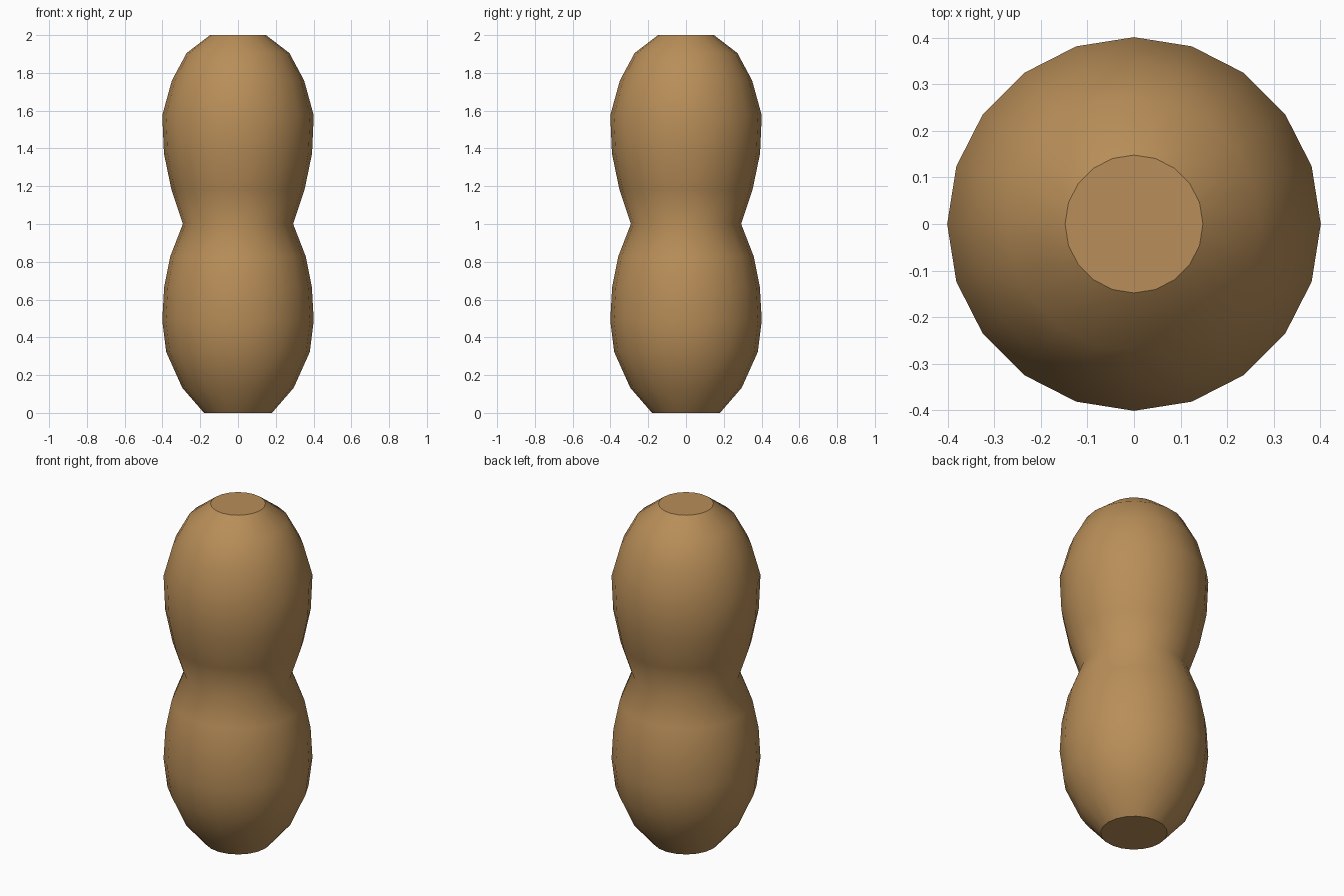
import bpy, bmesh, math

if "Cube" in bpy.data.objects:
    bpy.data.objects.remove(bpy.data.objects["Cube"])

SIDES = 20
# (radius, height) profile of the shell, from bottom to top
PROFILE = [(0.18, 0.0), (0.295, 0.133), (0.38, 0.322), (0.401, 0.49),
           (0.391, 0.665), (0.358, 0.83), (0.292, 1.0), (0.352, 1.18),
           (0.392, 1.373), (0.401, 1.575), (0.35, 1.76), (0.272, 1.905),
           (0.148, 2.0)]

# Light brown shell
brown = bpy.data.materials.new("light_brown")
brown.diffuse_color = (0.48, 0.27, 0.098, 1.0)
brown.use_nodes = True
brown.node_tree.nodes["Principled BSDF"].inputs["Base Color"].default_value = brown.diffuse_color

# Lathe the profile around z
bm = bmesh.new()
rings = []
for r, z in PROFILE:
    rings.append([bm.verts.new((r * math.cos(2 * math.pi * i / SIDES),
                                r * math.sin(2 * math.pi * i / SIDES), z))
                  for i in range(SIDES)])
for low, high in zip(rings, rings[1:]):
    for i in range(SIDES):
        j = (i + 1) % SIDES
        bm.faces.new((low[i], low[j], high[j], high[i])).smooth = True

# Flat end caps with crisp rims
caps = [bm.faces.new(list(reversed(rings[0]))), bm.faces.new(rings[-1])]
for cap in caps:
    cap.smooth = False
    for edge in cap.edges:
        edge.smooth = False

mesh = bpy.data.meshes.new("nut_shell")
bm.to_mesh(mesh)
bm.free()
mesh.materials.append(brown)
shell = bpy.data.objects.new("nut_shell", mesh)
bpy.context.collection.objects.link(shell)
